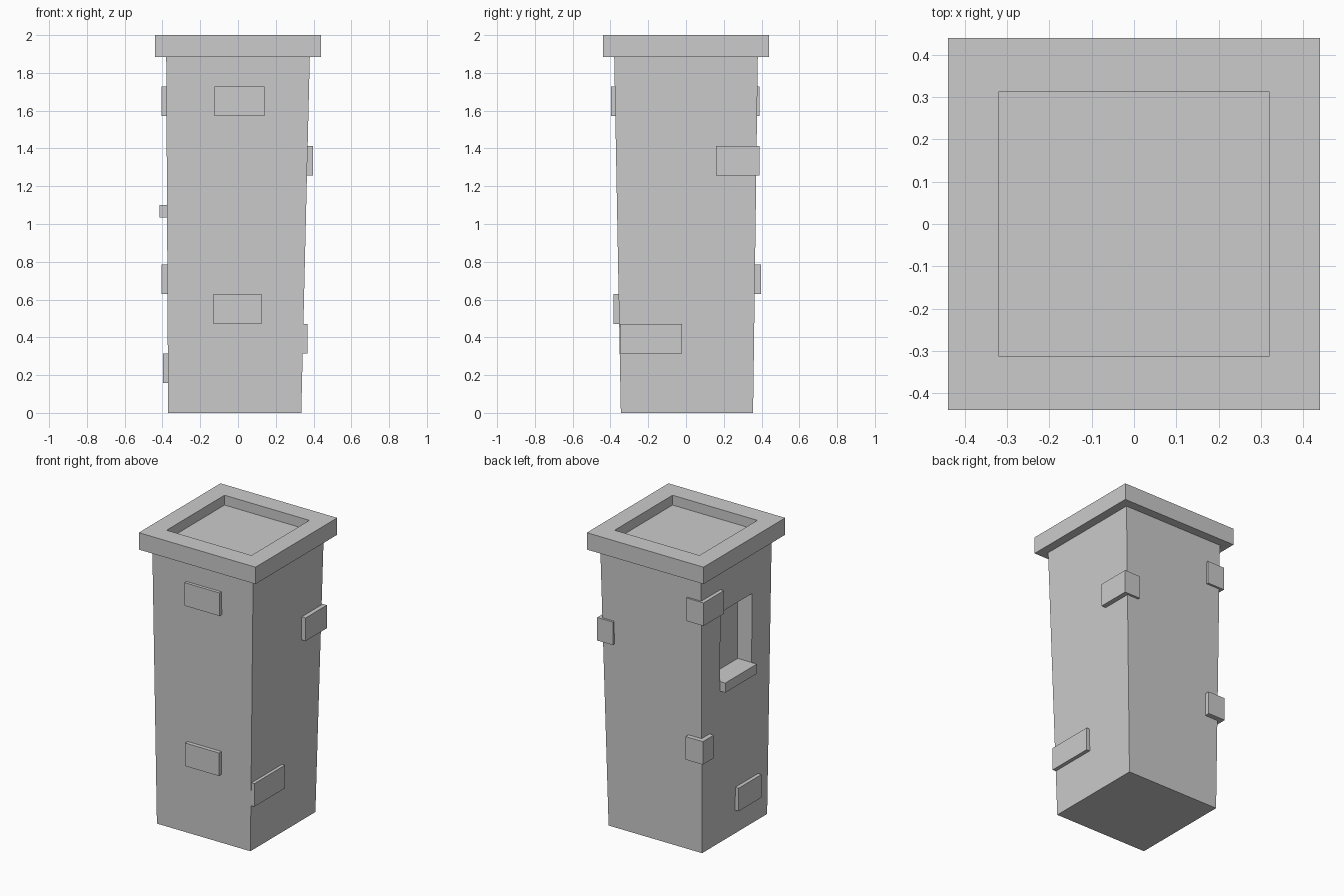
import bpy, bmesh

if "Cube" in bpy.data.objects:
    bpy.data.objects.remove(bpy.data.objects["Cube"])

COURSE = 1.885 / 12  # height of one stone course


def hull(name, bottom, top, z0, z1):
    """Six-sided solid between two rectangles given as (x0, x1, y0, y1)."""
    bm = bmesh.new()
    rings = []
    for (x0, x1, y0, y1), z in ((bottom, z0), (top, z1)):
        rings.append([bm.verts.new((x, y, z)) for x, y in
                      ((x0, y0), (x1, y0), (x1, y1), (x0, y1))])
    lo, hi = rings
    bm.faces.new(lo[::-1])
    bm.faces.new(hi)
    for i in range(4):
        j = (i + 1) % 4
        bm.faces.new((lo[i], lo[j], hi[j], hi[i]))
    mesh = bpy.data.meshes.new(name)
    bm.to_mesh(mesh)
    bm.free()
    obj = bpy.data.objects.new(name, mesh)
    bpy.context.collection.objects.link(obj)
    return obj


def box(name, rect, z0, z1):
    return hull(name, rect, rect, z0, z1)


def cut(obj, cutter):
    """Subtract the cutter, then discard it."""
    cutter.hide_render = True
    mod = obj.modifiers.new("cut", 'BOOLEAN')
    mod.operation = 'DIFFERENCE'
    mod.solver = 'EXACT'
    mod.object = cutter
    bpy.context.view_layer.objects.active = obj
    bpy.ops.object.modifier_apply(modifier=mod.name)
    bpy.data.objects.remove(cutter)


# Tapered, slightly leaning pillar with a window recess in its left face
body = hull("pillar_body", (-0.37, 0.335, -0.345, 0.355),
            (-0.38, 0.38, -0.38, 0.38), 0, 12 * COURSE)
cut(body, box("window_cutter", (-0.6, -0.27, -0.17, 0.17), 7 * COURSE, 10 * COURSE))

# Window sill, flush with the recess floor
box("window_sill", (-0.415, -0.28, -0.17, 0.17), 1.035, 7 * COURSE + 0.001)

# Cap slab with a sunken top
cap = box("cap", (-0.44, 0.44, -0.44, 0.44), 12 * COURSE, 2.0)
cut(cap, box("cap_cutter", (-0.32, 0.32, -0.312, 0.312), 1.933, 2.2))

# Raised stones: name, footprint, course number
stones = [
    ("front_upper_stone", (-0.125, 0.14, -0.398, -0.3), 10),
    ("front_lower_stone", (-0.13, 0.125, -0.384, -0.3), 3),
    ("right_upper_corner_stone", (0.28, 0.398, 0.16, 0.388), 8),
    ("right_lower_stone", (0.28, 0.368, -0.35, -0.02), 2),
    ("left_upper_corner_stone", (-0.405, -0.275, 0.17, 0.39), 10),
    ("left_middle_corner_stone", (-0.405, -0.275, 0.28, 0.397), 4),
    ("left_lower_stone", (-0.397, -0.3, -0.245, 0.0), 1),
]
for name, rect, course in stones:
    box(name, rect, course * COURSE, (course + 1) * COURSE)
